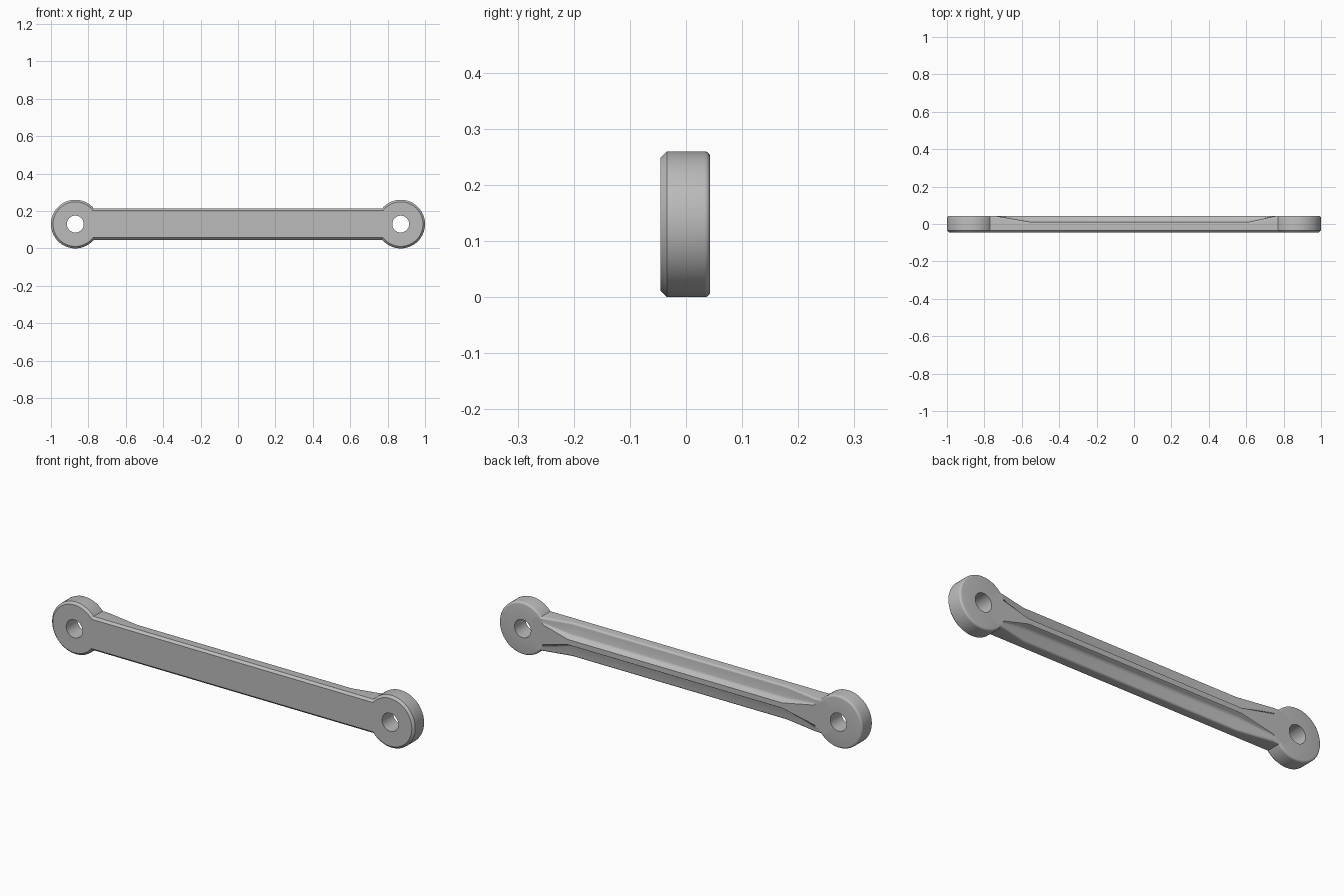
import bpy, bmesh, math
from mathutils import Matrix, Vector

cube = bpy.data.objects.get("Cube")
if cube:
    bpy.data.objects.remove(cube, do_unlink=True)

FRONT, BACK, WEB = -0.045, 0.043, 0.012    # depth planes
CENTRE_Z, EYE_R, HOLE_R, EYE_X = 0.13, 0.13, 0.045, 0.87
HALF, CHAMFER, ROUND = 0.084, 0.011, 0.01

grey = bpy.data.materials.new("plain grey")
grey.use_nodes = True
grey.diffuse_color = (0.5, 0.5, 0.5, 1)
grey.node_tree.nodes["Principled BSDF"].inputs["Base Color"].default_value = (0.5, 0.5, 0.5, 1)


def make_object(name, bm):
    bmesh.ops.recalc_face_normals(bm, faces=bm.faces)
    mesh = bpy.data.meshes.new(name)
    bm.to_mesh(mesh)
    bm.free()
    mesh.materials.append(grey)
    obj = bpy.data.objects.new(name, mesh)
    bpy.context.collection.objects.link(obj)
    return obj


def outer_edge(radius, back):
    """Chamfered at the front, rounded at the back: (distance from centre, depth)."""
    pts = [(radius - CHAMFER, FRONT), (radius, FRONT + CHAMFER)]
    for i in range(5):
        a = math.pi / 2 * i / 4
        pts.append((radius - ROUND + ROUND * math.cos(a), back - ROUND + ROUND * math.sin(a)))
    return pts


def make_eye(name, x):
    """Round end with a through hole, turned about the depth axis."""
    bm = bmesh.new()
    profile = [(HOLE_R, FRONT)] + outer_edge(EYE_R, BACK) + [(HOLE_R, BACK)]
    verts = [bm.verts.new((r, y, 0)) for r, y in profile]
    edges = [bm.edges.new((v, verts[(i + 1) % len(verts)])) for i, v in enumerate(verts)]
    bmesh.ops.spin(bm, geom=verts + edges, cent=(0, 0, 0), axis=(0, 1, 0),
                   angle=math.tau, steps=64, use_duplicate=False)
    bmesh.ops.remove_doubles(bm, verts=bm.verts, dist=1e-5)
    bmesh.ops.transform(bm, matrix=Matrix.Translation(Vector((x, 0, CENTRE_Z))), verts=bm.verts)
    return make_object(name, bm)


def bar_section(back, rib):
    """Closed section: front plate with a central rib on its back."""
    rise = BACK - back
    half = outer_edge(HALF, back) + [
        (rib + 0.018, back), (rib + 0.010, back + rise * 0.15),
        (rib + 0.005, back + rise * 0.45), (rib + 0.003, back + rise * 0.85), (rib, BACK)]
    return half + [(-z, y) for z, y in reversed(half)]


def make_bar():
    # Stations along the bar: (x, depth of the plate's back, half width of the rib)
    stations = [(-0.80, BACK, 0.052), (-0.74, BACK, 0.050), (-0.56, WEB, 0.013),
                (0.62, WEB, 0.013), (0.76, BACK, 0.050), (0.80, BACK, 0.052)]
    bm = bmesh.new()
    loops = [[bm.verts.new((x, y, CENTRE_Z + z)) for z, y in bar_section(back, rib)]
             for x, back, rib in stations]
    n = len(loops[0])
    for a, b in zip(loops, loops[1:]):
        for i in range(n):
            j = (i + 1) % n
            bm.faces.new((a[i], a[j], b[j], b[i]))
    bm.faces.new(loops[0])
    bm.faces.new(loops[-1])
    return make_object("link_arm", bm)


# Join the bar and both eyes into one solid
arm = make_bar()
bpy.context.view_layer.objects.active = arm
for name, side in (("right_eye", -1), ("left_eye", 1)):
    eye = make_eye(name, side * EYE_X)
    mod = arm.modifiers.new(name, 'BOOLEAN')
    mod.operation, mod.solver, mod.object = 'UNION', 'EXACT', eye
    bpy.ops.object.modifier_apply(modifier=mod.name)
    bpy.data.objects.remove(eye, do_unlink=True)

bpy.ops.object.select_all(action='DESELECT')
arm.select_set(True)
bpy.ops.object.shade_smooth_by_angle(angle=math.radians(32))
